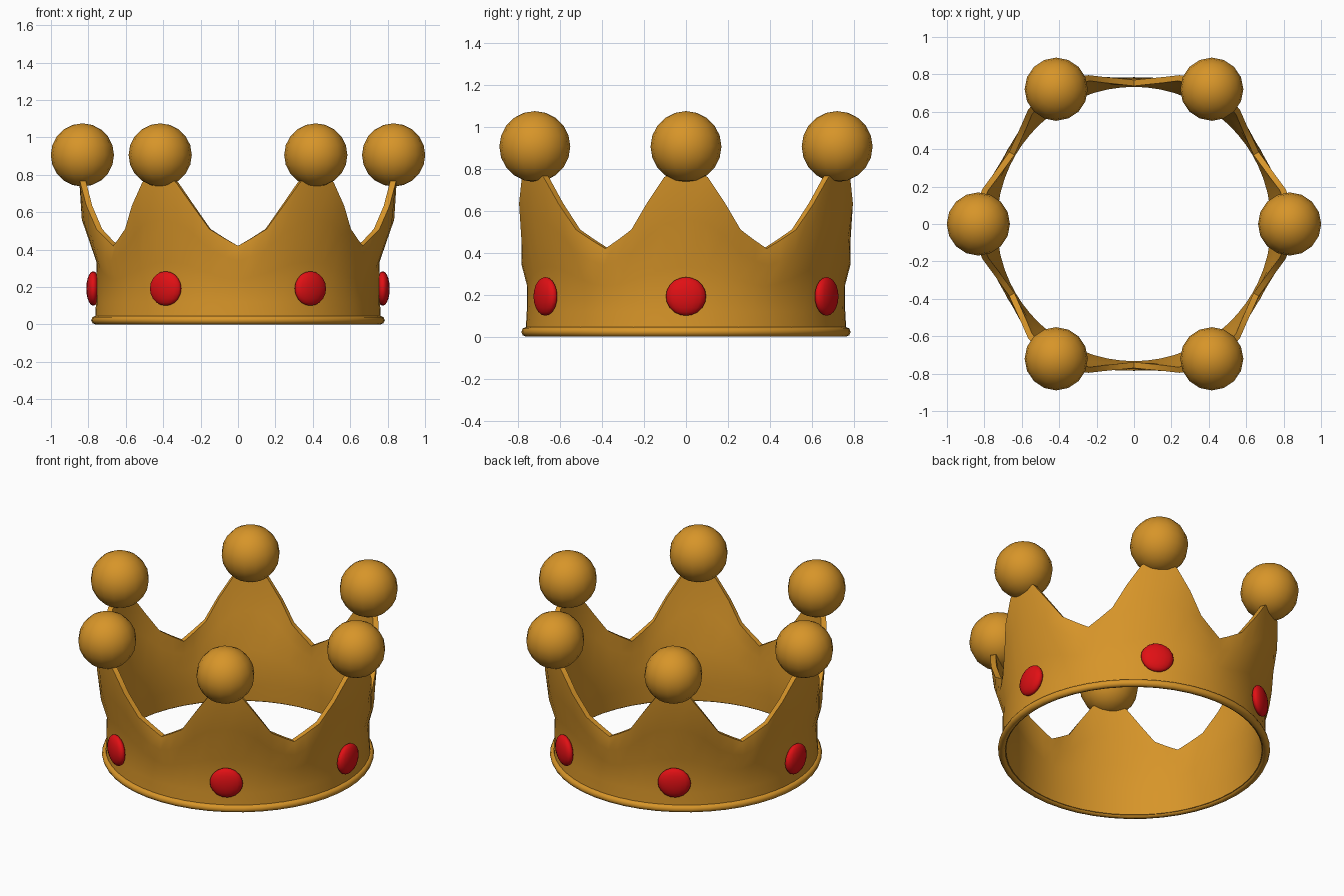
import bpy, bmesh, math
from math import radians, cos, sin

if "Cube" in bpy.data.objects:
    bpy.data.objects.remove(bpy.data.objects["Cube"])


def material(name, rgb):
    m = bpy.data.materials.new(name)
    m.diffuse_color = (*rgb, 1)
    m.use_nodes = True
    m.node_tree.nodes["Principled BSDF"].inputs["Base Color"].default_value = m.diffuse_color
    return m


GOLD = material("gold", (0.68, 0.30, 0.022))
RED = material("ruby red", (0.75, 0.005, 0.007))


def finish(obj, mat, angle=30):
    obj.data.materials.append(mat)
    bpy.ops.object.select_all(action='DESELECT')
    obj.select_set(True)
    bpy.context.view_layer.objects.active = obj
    bpy.ops.object.shade_smooth_by_angle(angle=radians(angle))


# Wall section (radius, z) at degrees away from a spike centre, walked
# up the outside and down the inside; last pair of values is the top edge
# columns: degrees, fold z, flare (r, z), outer top (r, z)
STATIONS = [
    (0, 0.335, 0.835, 0.56, 0.852, 0.82),
    (7, 0.325, 0.828, 0.54, 0.850, 0.76),
    (13, 0.300, 0.810, 0.48, 0.832, 0.635),
    (19, 0.272, 0.795, 0.40, 0.800, 0.51),
    (25, 0.250, 0.786, 0.36, 0.780, 0.458),
    (30, 0.240, 0.783, 0.34, 0.770, 0.42),
]


def section(s):
    _, fz, mr, mz, tr, tz = s
    t = 0.032
    return [(0.765, 0.012), (0.759, 0.12), (0.757, fz), (mr, mz), (tr, tz),
            (tr - t, tz), (mr - t - 0.008, mz), (0.733, fz), (0.733, 0.12), (0.738, 0.012)]


# Crown band with six spikes
bm = bmesh.new()
rings = []
for k in range(6):
    half = [(-s[0], s) for s in STATIONS[:0:-1]][1:]
    for deg, s in half + [(s[0], s) for s in STATIONS]:
        a = radians(60 * k + deg)
        rings.append([bm.verts.new((r * cos(a), r * sin(a), z)) for r, z in section(s)])
for i, ring in enumerate(rings):
    nxt = rings[(i + 1) % len(rings)]
    n = len(ring)
    for j in range(n):
        bm.faces.new((ring[j], nxt[j], nxt[(j + 1) % n], ring[(j + 1) % n]))
bmesh.ops.recalc_face_normals(bm, faces=bm.faces[:])
mesh = bpy.data.meshes.new("crown_band")
bm.to_mesh(mesh)
bm.free()
band = bpy.data.objects.new("crown_band", mesh)
bpy.context.collection.objects.link(band)
finish(band, GOLD, 35)

# Rolled rim around the base
bpy.ops.mesh.primitive_torus_add(major_radius=0.762, minor_radius=0.023, major_segments=48,
                                 minor_segments=8, location=(0, 0, 0.023))
rim = bpy.context.object
rim.name = "base_rim"
finish(rim, GOLD, 50)

# Ball on each spike and an oval gem below it
for k in range(6):
    a = radians(60 * k)
    bpy.ops.mesh.primitive_uv_sphere_add(segments=16, ring_count=10, radius=0.169,
                                         location=(0.832 * cos(a), 0.832 * sin(a), 0.906))
    ball = bpy.context.object
    ball.name = f"spike_ball_{k + 1}"
    finish(ball, GOLD, 60)

    bpy.ops.mesh.primitive_uv_sphere_add(segments=16, ring_count=10, radius=1,
                                         location=(0.774 * cos(a), 0.774 * sin(a), 0.192),
                                         rotation=(0, 0, a))
    gem = bpy.context.object
    gem.name = f"gem_{k + 1}"
    gem.scale = (0.037, 0.096, 0.092)
    bpy.ops.object.transform_apply(location=False, rotation=False, scale=True)
    finish(gem, RED, 60)
